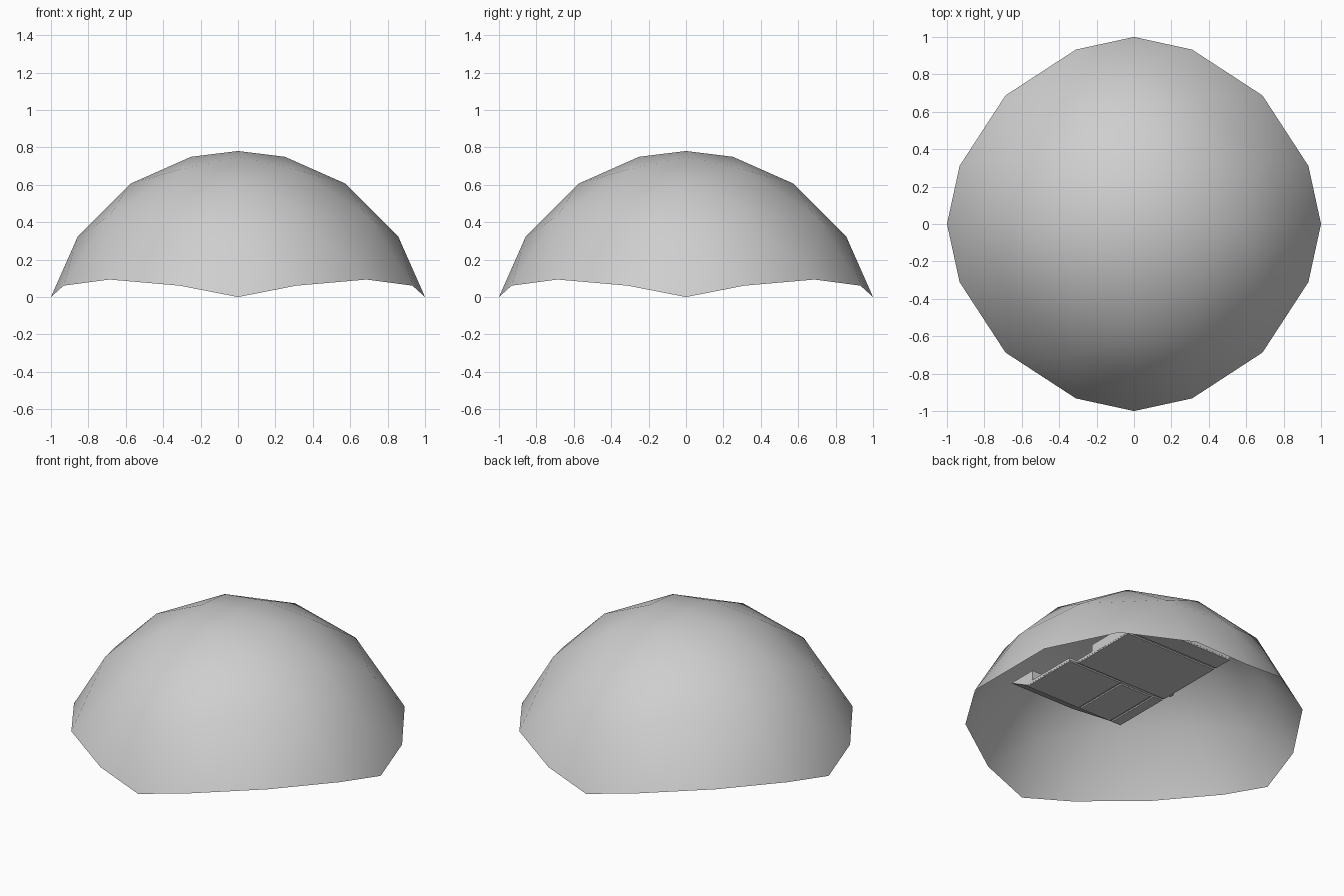
import bpy, bmesh
from mathutils import Vector

old = bpy.data.objects.get("Cube")
if old:
    bpy.data.objects.remove(old, do_unlink=True)

# Single light grey material
grey = bpy.data.materials.new("light_grey")
grey.use_nodes = True
grey.diffuse_color = (0.62, 0.62, 0.62, 1)
grey.node_tree.nodes["Principled BSDF"].inputs["Base Color"].default_value = (0.62, 0.62, 0.62, 1)


def make_object(name, bm):
    mesh = bpy.data.meshes.new(name)
    bm.to_mesh(mesh)
    bm.free()
    mesh.materials.append(grey)
    obj = bpy.data.objects.new(name, mesh)
    bpy.context.collection.objects.link(obj)
    return obj


def loft(name, bottom, top):
    """Closed solid between two rings of points."""
    bm = bmesh.new()
    a = [bm.verts.new(p) for p in bottom]
    b = [bm.verts.new(p) for p in top]
    n = len(a)
    bm.faces.new(a[::-1])
    bm.faces.new(b)
    for i in range(n):
        j = (i + 1) % n
        bm.faces.new((a[i], a[j], b[j], b[i]))
    bmesh.ops.recalc_face_normals(bm, faces=bm.faces)
    return make_object(name, bm)


def box(name, x0, x1, y0, y1, z0, z1):
    ring = [(x0, y0), (x1, y0), (x1, y1), (x0, y1)]
    return loft(name, [(x, y, z0) for x, y in ring], [(x, y, z1) for x, y in ring])


# Dome: subdivided octahedron pushed to a sphere, cut above its equator
RADIUS, FREQ, DROP = 17 ** 0.5 / 4, 5, -0.25
bm = bmesh.new()


def dome_vert(i, j, k, sx, sy):
    p = Vector((i * sx, j * sy, k)).normalized() * RADIUS
    return bm.verts.new((p.x, p.y, p.z + DROP))


for sx in (1, -1):
    for sy in (1, -1):
        for k in range(1, FREQ):
            for i in range(FREQ - k):
                j = FREQ - 1 - k - i
                tris = [((i + 1, j, k), (i, j + 1, k), (i, j, k + 1))]
                if j > 0:
                    tris.append(((i, j, k + 1), (i + 1, j - 1, k + 1), (i + 1, j, k)))
                for tri in tris:
                    bm.faces.new([dome_vert(*t, sx, sy) for t in tri])
bmesh.ops.remove_doubles(bm, verts=bm.verts, dist=0.001)
bm.normal_update()
for f in bm.faces:
    if f.normal.dot(f.calc_center_median() - Vector((0, 0, DROP))) < 0:
        f.normal_flip()
dome = make_object("dome", bm)
bpy.ops.object.select_all(action="DESELECT")
bpy.context.view_layer.objects.active = dome
dome.select_set(True)
bpy.ops.object.shade_smooth()

# Low platform hanging inside the dome
Z = 0.34
box("platform_rear", -0.27, 0.375, 0.07, 0.534, Z, Z + 0.06)
box("platform_front", -0.27, 0.375, -0.443, 0.07, Z, Z + 0.015)
box("side_extension", 0.375, 0.428, -0.443, -0.064, Z, Z + 0.015)
box("side_post", -0.29, -0.27, -0.02, 0.01, Z, Z + 0.03)

# Flared nose at the front, tapering on one side
loft("front_flare",
     [(-0.267, -0.443, Z), (0.428, -0.443, Z), (0.428, -0.4, Z), (-0.267, -0.4, Z)],
     [(-0.03, -0.59, Z + 0.08), (0.424, -0.59, Z + 0.08),
      (0.424, -0.4, Z + 0.08), (-0.267, -0.4, Z + 0.08)])

# Thin panels on the underside, with narrow seams between them
panels = {
    "rear_panel": (-0.268, 0.374, 0.415, 0.533),
    "main_panel": (-0.268, 0.374, -0.05, 0.395),
    "extension_panel": (0.046, 0.427, -0.442, -0.066),
    "front_panel": (-0.19, 0.03, -0.442, -0.08),
    "edge_panel": (-0.268, -0.205, -0.442, -0.066),
}
for name, (x0, x1, y0, y1) in panels.items():
    box(name, x0, x1, y0, y1, Z - 0.008, Z)
